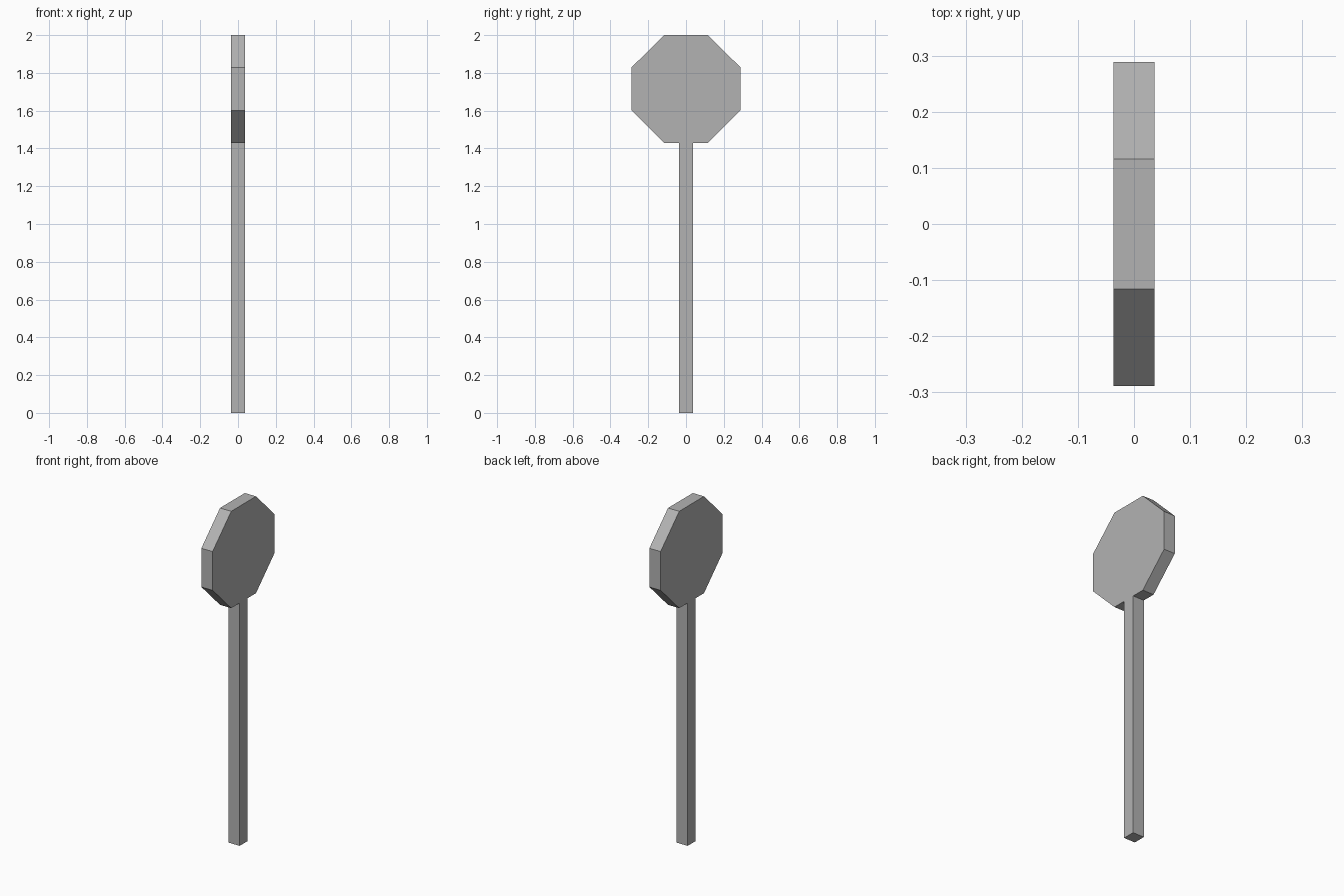
import bpy, bmesh

if "Cube" in bpy.data.objects:
    bpy.data.objects.remove(bpy.data.objects["Cube"])

# Darker grey shared by both parts
grey = bpy.data.materials.new("dark_grey")
grey.diffuse_color = (0.45, 0.45, 0.45, 1)
grey.use_nodes = True
grey.node_tree.nodes["Principled BSDF"].inputs["Base Color"].default_value = grey.diffuse_color


def extruded_outline(name, outline, x0, x1):
    """Solid made by extruding a (y, z) outline along x."""
    bm = bmesh.new()
    face = bm.faces.new([bm.verts.new((x0, y, z)) for y, z in outline])
    ext = bmesh.ops.extrude_face_region(bm, geom=[face])
    verts = [g for g in ext["geom"] if isinstance(g, bmesh.types.BMVert)]
    bmesh.ops.translate(bm, verts=verts, vec=(x1 - x0, 0, 0))
    # the extrude drops the starting face, so close the solid again if needed
    bmesh.ops.holes_fill(bm, edges=[e for e in bm.edges if e.is_boundary])
    bmesh.ops.recalc_face_normals(bm, faces=bm.faces)
    mesh = bpy.data.meshes.new(name)
    bm.to_mesh(mesh)
    bm.free()
    mesh.materials.append(grey)
    obj = bpy.data.objects.new(name, mesh)
    bpy.context.collection.objects.link(obj)
    return obj


HALF = 0.0365          # half thickness shared by post and plate
PLATE_BOTTOM, TOP = 1.43, 2.0

# Square post
extruded_outline("post", [(-HALF, 0), (HALF, 0), (HALF, PLATE_BOTTOM), (-HALF, PLATE_BOTTOM)],
                 -HALF, HALF)

# Octagonal sign plate
w, flat = 0.2885, 0.1155
mid = (PLATE_BOTTOM + TOP) / 2
h, side = (TOP - PLATE_BOTTOM) / 2, 0.114
right = [(flat, mid - h), (w, mid - side), (w, mid + side), (flat, mid + h)]
left = [(-y, z) for y, z in reversed(right)]
extruded_outline("sign_plate", right + left, -HALF, HALF)
